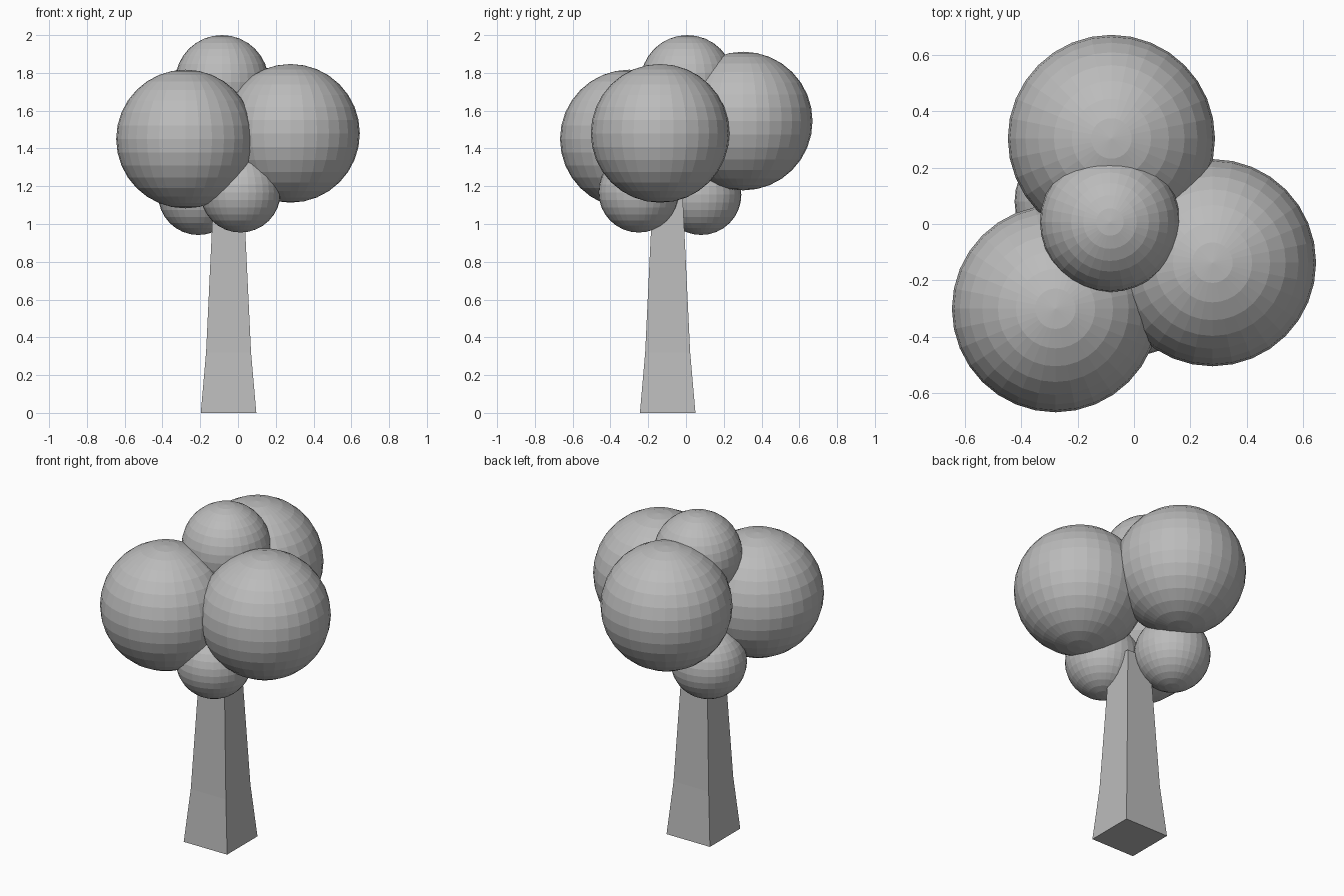
import bpy
import bmesh

cube = bpy.data.objects.get("Cube")
if cube:
    bpy.data.objects.remove(cube, do_unlink=True)


def make_material(name, color):
    mat = bpy.data.materials.new(name)
    mat.use_nodes = True
    mat.diffuse_color = color
    mat.node_tree.nodes["Principled BSDF"].inputs["Base Color"].default_value = color
    return mat


GREY = make_material("plain grey", (0.5, 0.5, 0.5, 1))


def add_object(name, bm):
    mesh = bpy.data.meshes.new(name)
    bm.normal_update()
    bm.to_mesh(mesh)
    bm.free()
    mesh.materials.append(GREY)
    obj = bpy.data.objects.new(name, mesh)
    bpy.context.collection.objects.link(obj)
    return obj


# Square trunk, flared towards the ground: (height, half width)
def build_trunk(x, y, profile):
    bm = bmesh.new()
    loops = []
    for z, h in profile:
        corners = [(-h, -h), (h, -h), (h, h), (-h, h)]
        loops.append([bm.verts.new((x + cx, y + cy, z)) for cx, cy in corners])
    for low, high in zip(loops, loops[1:]):
        for i in range(4):
            j = (i + 1) % 4
            bm.faces.new((low[i], low[j], high[j], high[i]))
    bm.faces.new(loops[0][::-1])
    bm.faces.new(loops[-1])
    return add_object("trunk", bm)


# Faceted ball of leaves
def build_foliage(name, center, radius):
    bm = bmesh.new()
    bmesh.ops.create_uvsphere(bm, u_segments=32, v_segments=16, radius=radius)
    obj = add_object(name, bm)
    obj.location = center
    return obj


build_trunk(-0.05, -0.097, [(0, 0.147), (0.32, 0.119), (1.14, 0.08)])

BIG, MEDIUM, SMALL = 0.367, 0.248, 0.213
for name, center, radius in [
    ("foliage_front_right", (-0.278, -0.3, 1.45), BIG),
    ("foliage_left", (0.278, -0.137, 1.48), BIG),
    ("foliage_back", (-0.08, 0.303, 1.545), BIG),
    ("foliage_top", (-0.085, 0.007, 1.752), MEDIUM),
    ("foliage_low_front", (0.013, -0.25, 1.168), SMALL),
    ("foliage_low_back", (-0.21, 0.08, 1.155), SMALL),
]:
    build_foliage(name, center, radius)
